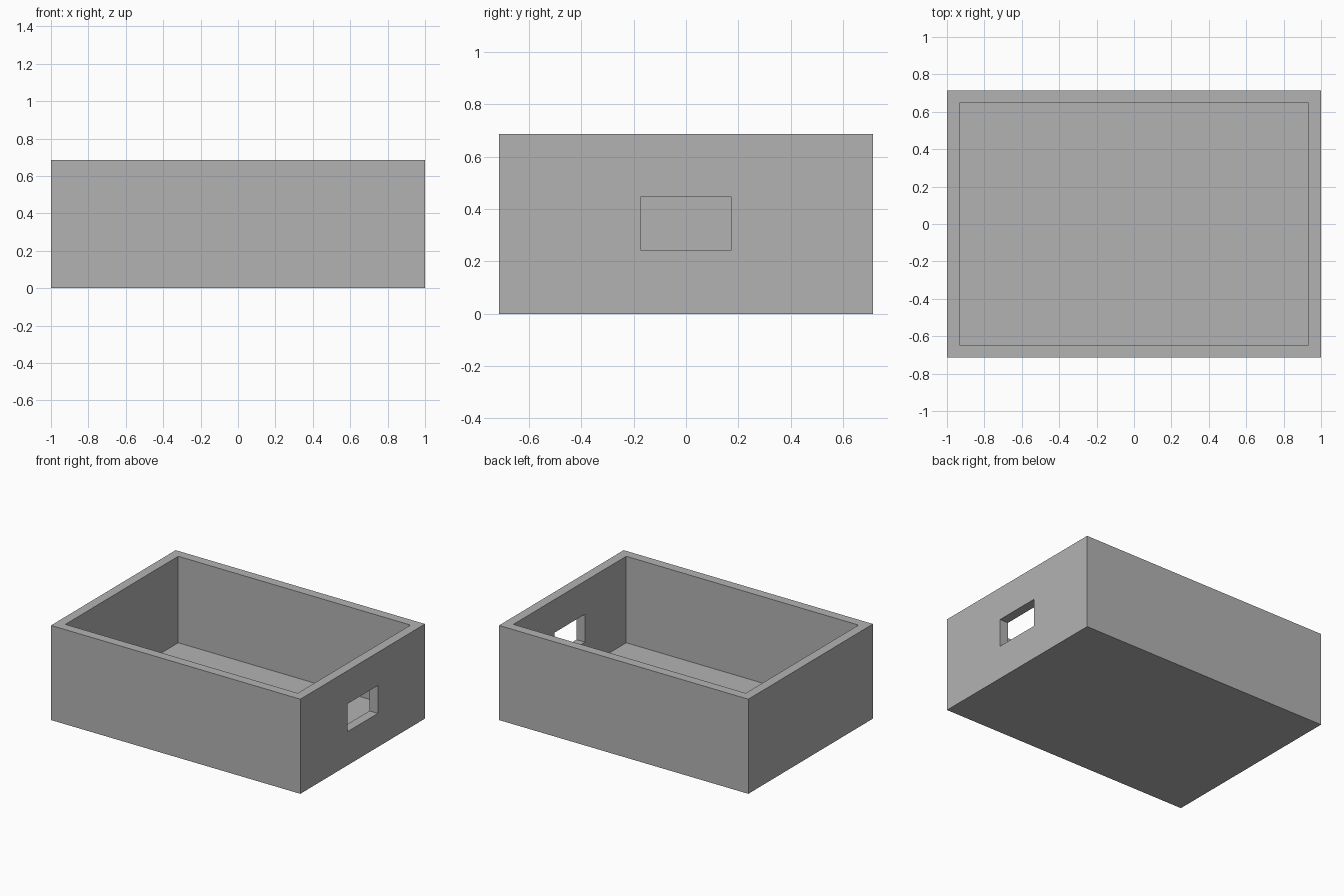
import bpy
import bmesh

default = bpy.data.objects.get("Cube")
if default:
    bpy.data.objects.remove(default, do_unlink=True)

LENGTH, WIDTH, HEIGHT = 2.0, 1.428, 0.686
WALL, FLOOR = 0.068, 0.059

grey = bpy.data.materials.new("plain_grey")
grey.use_nodes = True
colour = (0.45, 0.45, 0.45, 1)
grey.diffuse_color = colour
grey.node_tree.nodes["Principled BSDF"].inputs["Base Color"].default_value = colour


def block(name, low, high):
    """Axis-aligned box between two corners."""
    bm = bmesh.new()
    bmesh.ops.create_cube(bm, size=1)
    for v in bm.verts:
        v.co = [lo if c < 0 else hi for c, lo, hi in zip(v.co, low, high)]
    mesh = bpy.data.meshes.new(name)
    bm.to_mesh(mesh)
    bm.free()
    mesh.materials.append(grey)
    obj = bpy.data.objects.new(name, mesh)
    bpy.context.collection.objects.link(obj)
    return obj


def cut(target, cutter):
    """Subtract a hidden cutter from the target."""
    mod = target.modifiers.new(cutter.name, 'BOOLEAN')
    mod.operation = 'DIFFERENCE'
    mod.solver = 'EXACT'
    mod.object = cutter
    cutter.hide_render = True
    cutter.display_type = 'WIRE'
    bpy.context.view_layer.objects.active = target
    bpy.ops.object.modifier_apply(modifier=mod.name)
    bpy.data.objects.remove(cutter, do_unlink=True)


x, y = LENGTH / 2, WIDTH / 2

# Open tray body
tray = block("open_tray", (-x, -y, 0), (x, y, HEIGHT))

# Hollow interior
cut(tray, block("interior_cutter", (WALL - x, WALL - y, FLOOR),
                (x - WALL, y - WALL, HEIGHT + 1)))

# Rectangular port through the left end wall
cut(tray, block("port_cutter", (x - 2 * WALL, -0.174, 0.244),
                (x + WALL, 0.174, 0.446)))
